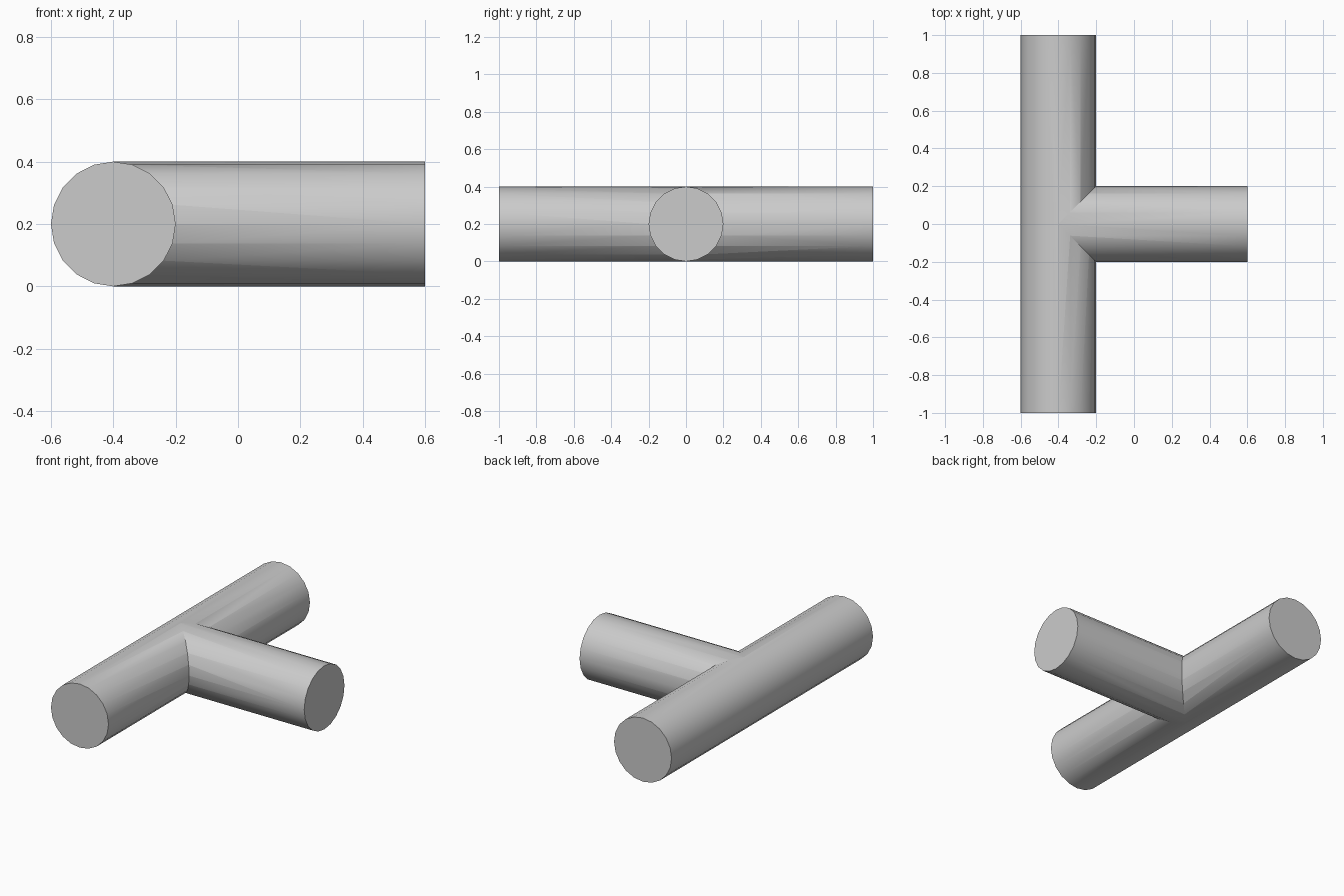
import bpy
from math import pi

if "Cube" in bpy.data.objects:
    bpy.data.objects.remove(bpy.data.objects["Cube"])

RADIUS = 0.2
SIDES = 20


def pipe(name, length, center, rotation):
    bpy.ops.mesh.primitive_cylinder_add(vertices=SIDES, radius=RADIUS, depth=length,
                                        location=center, rotation=rotation)
    obj = bpy.context.object
    obj.name = name
    bpy.ops.object.transform_apply(location=True, rotation=True, scale=True)
    return obj


# Side branch, starting on the axis of the main pipe
branch = pipe("branch_pipe", 1.0, (0.1, 0, RADIUS), (0, pi / 2, 0))
# Long main pipe
tee = pipe("tee_pipe", 2.0, (-0.4, 0, RADIUS), (pi / 2, 0, 0))

# Join both into one mitred solid
union = tee.modifiers.new("union", 'BOOLEAN')
union.operation = 'UNION'
union.solver = 'EXACT'
union.object = branch
bpy.ops.object.modifier_apply(modifier=union.name)
bpy.data.objects.remove(branch)

# Smooth sides, crisp ends and seam
bpy.ops.object.shade_smooth_by_angle(angle=pi / 6)
